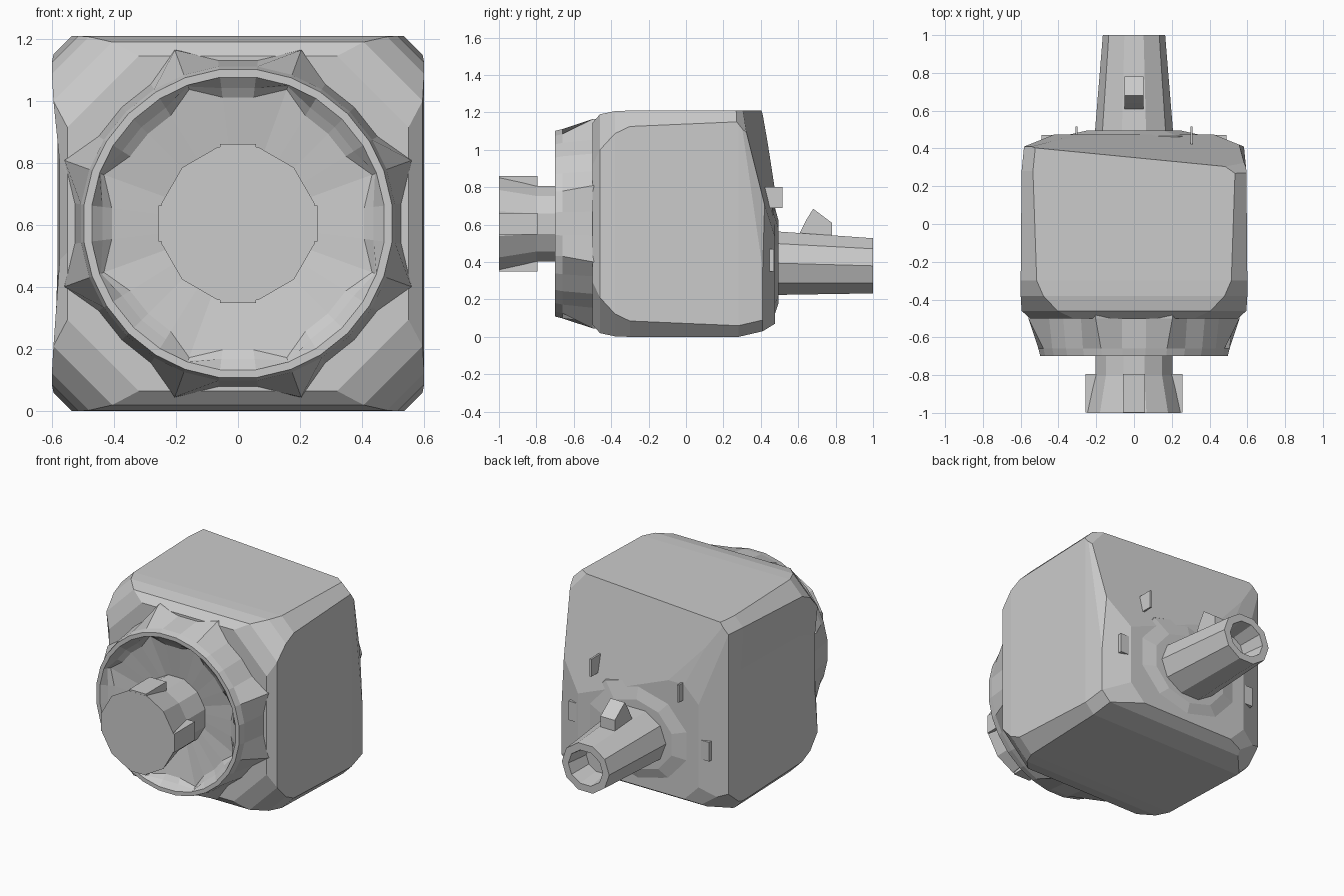
import bpy, bmesh, math
from math import cos, sin, pi, radians
from mathutils import Vector

if "Cube" in bpy.data.objects:
    bpy.data.objects.remove(bpy.data.objects["Cube"])

grey = bpy.data.materials.new("plain_grey")
grey.use_nodes = True
COLOUR = (0.6, 0.6, 0.6, 1)
grey.diffuse_color = COLOUR
grey.node_tree.nodes["Principled BSDF"].inputs["Base Color"].default_value = COLOUR
MID = 0.605
CENTRE = Vector((0, 0, MID))


def slice_off(bm, corner):
    """Cut away what lies outside the plane through three points."""
    a, b, c = (Vector(p) for p in corner)
    normal = (b - a).cross(c - a)
    if normal.dot(CENTRE - a) > 0:
        normal.negate()
    geom = bm.verts[:] + bm.edges[:] + bm.faces[:]
    cut = bmesh.ops.bisect_plane(bm, geom=geom, plane_co=a, plane_no=normal, clear_outer=True)
    edges = [e for e in cut["geom_cut"] if isinstance(e, bmesh.types.BMEdge)]
    bmesh.ops.holes_fill(bm, edges=edges, sides=0)


def loft(name, rings, cuts=()):
    """Skin a list of equal-length rings, cap both ends, then trim."""
    bm = bmesh.new()
    loops = [[bm.verts.new(p) for p in ring] for ring in rings]
    n = len(loops[0])
    for a, b in zip(loops, loops[1:]):
        for i in range(n):
            j = (i + 1) % n
            bm.faces.new((a[i], a[j], b[j], b[i]))
    bm.faces.new(loops[0][::-1])
    bm.faces.new(loops[-1])
    for corner in cuts:
        slice_off(bm, corner)
    bmesh.ops.recalc_face_normals(bm, faces=bm.faces[:])
    mesh = bpy.data.meshes.new(name)
    bm.to_mesh(mesh)
    bm.free()
    mesh.materials.append(grey)
    obj = bpy.data.objects.new(name, mesh)
    bpy.context.collection.objects.link(obj)
    return obj


def section(y, w, h, cut, dent=0.0, z=MID):
    """Rectangle with cut corners and a slightly hollow right wall."""
    top, low = z + h - cut, z - h + cut
    span = top - low
    pts = [(w, top), (w - cut, z + h), (cut - w, z + h), (-w, top),
           (dent - w, low + 0.75 * span), (dent - w, low + 0.35 * span),
           (-w, low), (cut - w, z - h), (w - cut, z - h), (w, low)]
    return [(px, y, pz) for px, pz in pts]


def circle(y, rx, rz, z=MID, n=12, turn=0.5):
    return [(rx * cos((i + turn) * 2 * pi / n), y, z + rz * sin((i + turn) * 2 * pi / n))
            for i in range(n)]


def block(name, x, y, z):
    return loft(name, [[(x[0], v, z[0]), (x[1], v, z[0]), (x[1], v, z[1]), (x[0], v, z[1])]
                       for v in y])


# Housing: rounded block with unevenly trimmed edges and corners
loft("housing", [
    section(-0.5, 0.55, 0.54, 0.23),
    section(-0.46, 0.595, 0.585, 0.19, 0.02),
    section(-0.38, 0.6, 0.602, 0.12, 0.025),
    section(-0.3, 0.6, 0.605, 0.085, 0.025),
    section(0.28, 0.595, 0.605, 0.06, 0.018),
    section(0.41, 0.582, 0.59, 0.06, 0, 0.62),
    section(0.475, 0.42, 0.36, 0.1, 0, 0.43),
], [
    # skewed upper rear face
    ((-0.57, 0.41, 1.2), (0.4, 0.315, 1.2), (0.4, 0.425, 0.75)),
    # rear left edge, upper rear left corner
    ((0.6, 0.3, 1.0), (0.6, 0.41, 0.05), (0.54, 0.42, 1.0)),
    ((0.6, 0.26, 1.16), (0.6, 0.38, 1.0), (0.4, 0.37, 1.2)),
    # lower rear right corner
    ((-0.6, 0.42, 0.17), (-0.6, 0.27, 0.03), (-0.42, 0.42, 0.03)),
])

# Front collar with eight flared points and a shallow dished recess
QUARTER = (7, 20, 32, 45, 58, 70, 83)
POINTS = (20, 70)


def collar_ring(y, radius, flare=0.0):
    ring = []
    for q in range(4):
        for a in QUARTER:
            r = radius + (flare if a in POINTS else 0)
            t = radians(a + 90 * q)
            ring.append((r * cos(t), y, MID + r * sin(t)))
    return ring


loft("front_collar", [
    collar_ring(-0.42, 0.54, 0.06),
    collar_ring(-0.5, 0.53, 0.065),
    collar_ring(-0.66, 0.51),
    collar_ring(-0.7, 0.5),
    collar_ring(-0.7, 0.475),
    collar_ring(-0.67, 0.44, 0.03),
    collar_ring(-0.65, 0.41, 0.05),
    collar_ring(-0.615, 0.2),
])

# Front shaft with four raised ribs
loft("front_shaft", [circle(-0.5, 0.21, 0.21), circle(-0.8, 0.21, 0.21),
                     circle(-1.0, 0.255, 0.255)])
for i in range(4):
    rib = block("shaft_rib_%d" % (i + 1), (-0.058, 0.058), (-0.999, -0.795), (0.15, 0.256))
    rib.rotation_euler.y = i * pi / 2
    rib.location.z = MID

# Rear mounting boss, off centre
loft("rear_boss", [circle(0.4, 0.46, 0.35, 0.42, 10), circle(0.465, 0.4, 0.32, 0.41, 10),
                   circle(0.495, 0.26, 0.22, 0.4, 10)])

# Hollow tapering rear shaft
loft("rear_shaft", [
    circle(0.45, 0.21, 0.18, 0.395, 10, 0),
    circle(1.0, 0.165, 0.155, 0.38, 10, 0),
    circle(1.0, 0.12, 0.11, 0.38, 10, 0),
    circle(0.85, 0.1, 0.09, 0.38, 10, 0),
])

# Wedge-shaped key on the rear shaft
KEY = ((0.6, 0.54), (0.64, 0.62), (0.68, 0.685), (0.78, 0.61), (0.78, 0.5))
loft("shaft_key", [[(x, y, z) for y, z in KEY] for x in (-0.05, 0.05)])

# Small rear fins and side lugs
for side, s in (("right", -1), ("left", 1)):
    fin, lug = s * 0.305, s * 0.45
    block("rear_fin_" + side, (fin - 0.006, fin + 0.006), (0.42, 0.515), (0.69, 0.8))
    block("rear_lug_" + side, (lug - 0.04, lug + 0.04), (0.38, 0.47), (0.35, 0.47))
